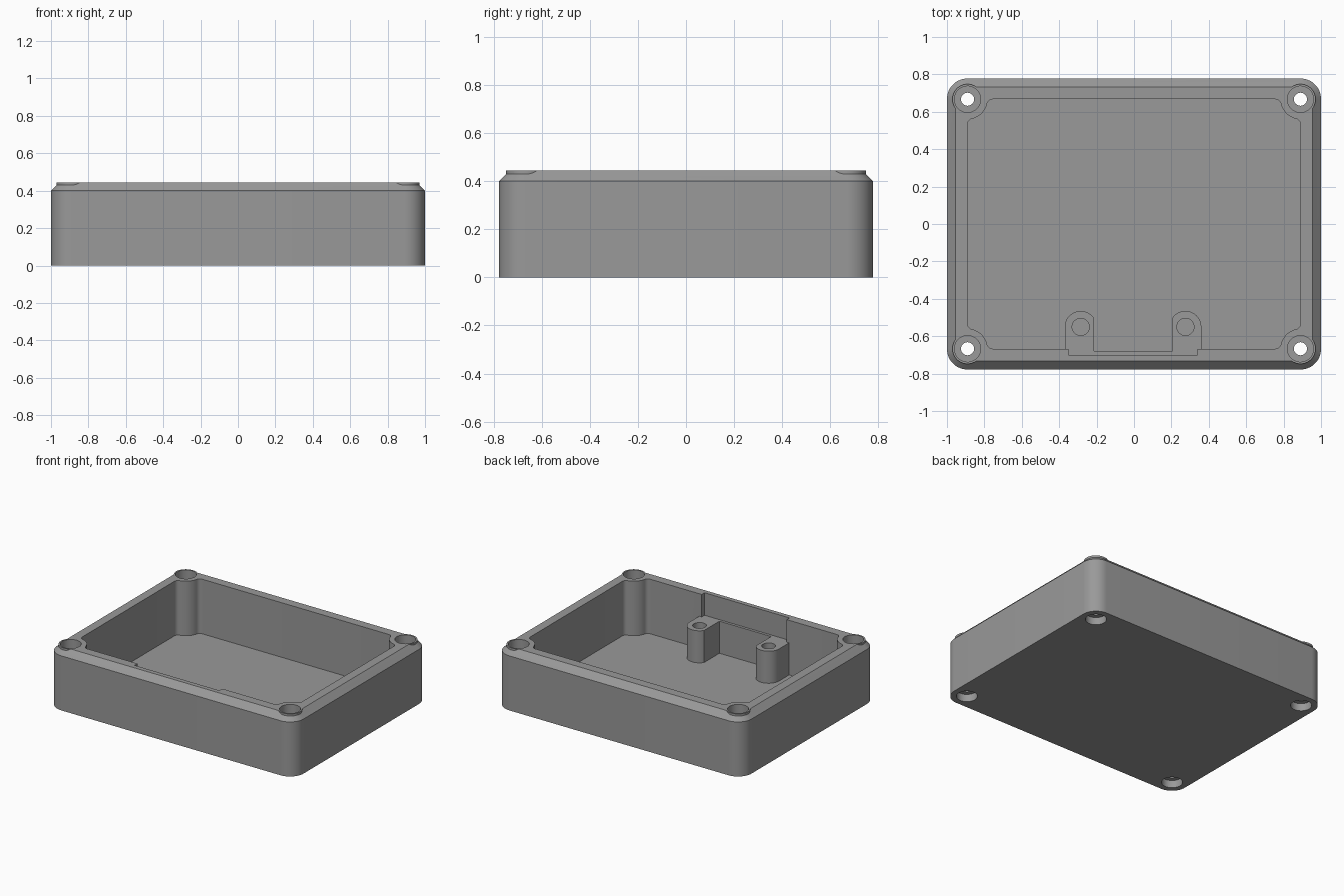
import bpy, bmesh, math

if "Cube" in bpy.data.objects:
    bpy.data.objects.remove(bpy.data.objects["Cube"])

HX, HY, TOP = 1.0, 0.778, 0.445      # half sizes and height
CX, CY = 0.89, 0.667                 # corner screw centres and cavity walls
FLOOR, POST_TOP = 0.045, 0.28

grey = bpy.data.materials.new("grey plastic")
grey.diffuse_color = (0.32, 0.32, 0.32, 1)
grey.use_nodes = True
grey.node_tree.nodes["Principled BSDF"].inputs["Base Color"].default_value = grey.diffuse_color


def loft(name, rings):
    """Solid from stacked (outline, z) rings with equal point counts."""
    bm = bmesh.new()
    vs = [[bm.verts.new((x, y, z)) for x, y in pts] for pts, z in rings]
    n = len(vs[0])
    bm.faces.new(vs[0][::-1])
    bm.faces.new(vs[-1])
    for a, b in zip(vs, vs[1:]):
        for i in range(n):
            j = (i + 1) % n
            bm.faces.new((a[i], a[j], b[j], b[i]))
    bmesh.ops.recalc_face_normals(bm, faces=bm.faces)
    me = bpy.data.meshes.new(name)
    bm.to_mesh(me)
    bm.free()
    ob = bpy.data.objects.new(name, me)
    bpy.context.collection.objects.link(ob)
    me.materials.append(grey)
    return ob


def prism(name, pts, z0, z1):
    return loft(name, [(pts, z0), (pts, z1)])


def arc(cx, cy, r, a0, a1, n):
    return [(cx + r * math.cos(math.radians(a0 + (a1 - a0) * i / n)),
             cy + r * math.sin(math.radians(a0 + (a1 - a0) * i / n))) for i in range(n + 1)]


def circle(x, y, r, n=40):
    return arc(x, y, r, 0, 360, n)[:-1]


def box(x0, x1, y0, y1):
    return [(x0, y0), (x1, y0), (x1, y1), (x0, y1)]


def rounded(hx, hy, r):
    return [p for k, (sx, sy) in enumerate(((1, 1), (-1, 1), (-1, -1), (1, -1)))
            for p in arc(sx * (hx - r), sy * (hy - r), r, 90 * k, 90 * k + 90, 12)]


def combine(ob, tool, op):
    m = ob.modifiers.new(tool.name, "BOOLEAN")
    m.operation, m.solver, m.object = op, "EXACT", tool
    bpy.context.view_layer.objects.active = ob
    bpy.ops.object.modifier_apply(modifier=m.name)
    bpy.data.objects.remove(tool)


# outer shell with a chamfered top edge
C = 0.045
shell = loft("enclosure", [(rounded(HX, HY, 0.11), 0),
                           (rounded(HX, HY, 0.11), TOP - C),
                           (rounded(HX - C, HY - C, 0.11 - C), TOP)])

# cavity outline wrapping round the corner columns
R, F = 0.107, 0.03
v0 = math.sqrt((R + F) ** 2 - F ** 2)
a = math.degrees(math.atan2(v0, F))
half = arc(F, v0, F, 180, 180 + a, 6)
corner = half + arc(0, 0, R, a, 90 - a, 12)[1:-1] + [(v, u) for u, v in half[::-1]]
outline = []
for sx, sy in ((1, 1), (-1, 1), (-1, -1), (1, -1)):
    pts = [(sx * (CX - u), sy * (CY - v)) for u, v in corner]
    outline += pts if sx * sy > 0 else pts[::-1]
combine(shell, prism("cavity", outline, FLOOR, 0.6), "DIFFERENCE")

# thinned section of the front wall
combine(shell, prism("wall_recess", box(-0.35, 0.34, -0.70, -0.6), FLOOR, 0.6), "DIFFERENCE")

# low ledge and two round-nosed mounting posts
combine(shell, prism("ledge", box(-0.345, 0.335, -0.72, -0.68), 0.02, POST_TOP), "UNION")
MID, PY, PR = -0.005, -0.55, 0.085
for s in (-1, 1):
    cut = math.degrees(math.acos(0.07 / PR))
    nose = [(0.07, -0.72)] + arc(0, PY, PR, cut, 180, 20) + [(-PR, -0.72)]
    pts = [(MID + s * (0.28 - x), y) for x, y in nose]
    combine(shell, prism("post", pts, 0.02, POST_TOP), "UNION")
    combine(shell, prism("post_hole", circle(MID + s * 0.28, PY, 0.046, 32), 0.14, 0.35), "DIFFERENCE")

# corner bosses with recesses above and below and a through hole
for sx in (-1, 1):
    for sy in (-1, 1):
        x, y = sx * CX, sy * CY
        combine(shell, prism("boss", circle(x, y, 0.081), 0.3, TOP), "UNION")
        combine(shell, prism("top_recess", circle(x, y, 0.07), TOP - 0.1, 0.6), "DIFFERENCE")
        combine(shell, prism("screw_recess", circle(x, y, 0.07), -0.1, 0.055), "DIFFERENCE")
        combine(shell, prism("screw_hole", circle(x, y, 0.035), -0.1, 0.6), "DIFFERENCE")

bpy.ops.object.select_all(action="DESELECT")
shell.select_set(True)
bpy.context.view_layer.objects.active = shell
bpy.ops.object.shade_smooth_by_angle()
